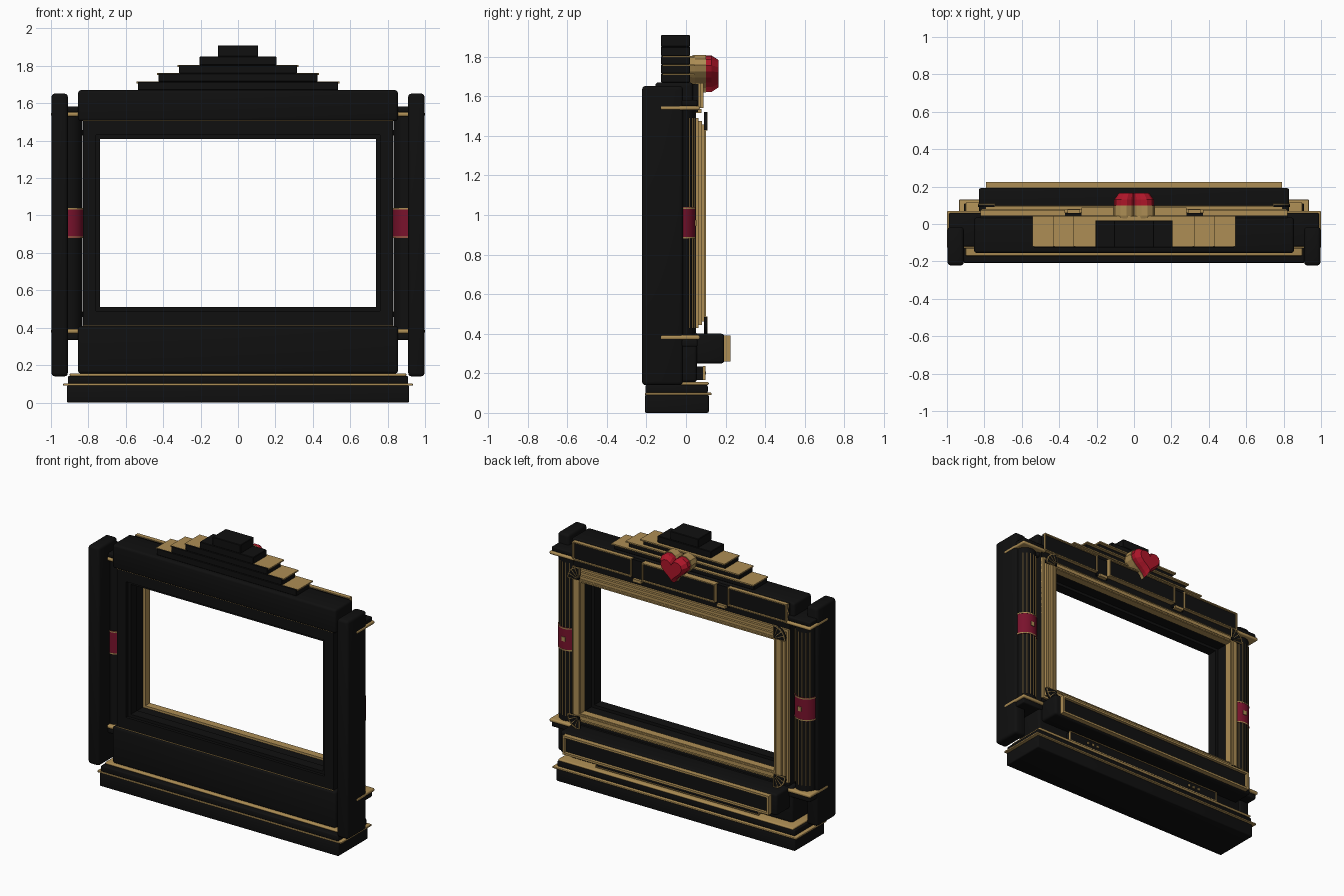
import bpy, bmesh, math
from mathutils import Matrix

if "Cube" in bpy.data.objects:
    bpy.data.objects.remove(bpy.data.objects["Cube"])


def material(name, rgb):
    m = bpy.data.materials.new(name)
    m.diffuse_color = (*rgb, 1)
    m.use_nodes = True
    m.node_tree.nodes["Principled BSDF"].inputs["Base Color"].default_value = m.diffuse_color
    return m


BLACK = material("black lacquer", (0.005, 0.005, 0.005))
GOLD = material("antique gold", (0.42, 0.27, 0.09))
CRIMSON = material("crimson", (0.19, 0.006, 0.025))
RED = material("ruby red", (0.42, 0.008, 0.022))


def finish(bm, name, mat, smooth=True):
    bmesh.ops.recalc_face_normals(bm, faces=bm.faces)
    me = bpy.data.meshes.new(name)
    bm.to_mesh(me)
    bm.free()
    me.materials.append(mat)
    ob = bpy.data.objects.new(name, me)
    bpy.context.collection.objects.link(ob)
    if smooth:
        bpy.ops.object.select_all(action='DESELECT')
        ob.select_set(True)
        bpy.context.view_layer.objects.active = ob
        bpy.ops.object.shade_smooth_by_angle(angle=math.radians(30))
    return ob


def box(name, x, y, z, mat, bevel=0.0, seg=3):
    bm = bmesh.new()
    bmesh.ops.create_cube(bm, size=1)
    for v in bm.verts:
        v.co = [(a + b) / 2 + c * (b - a) for (a, b), c in zip((x, y, z), v.co)]
    if bevel:
        bmesh.ops.bevel(bm, geom=bm.edges[:], offset=bevel, segments=seg, profile=0.5, affect='EDGES')
    return finish(bm, name, mat, bool(bevel))


def loft(name, rings, mat):
    """Closed outlines joined into a capped solid."""
    bm = bmesh.new()
    vs = [[bm.verts.new(p) for p in r] for r in rings]
    n = len(rings[0])
    for a, b in zip(vs, vs[1:]):
        for i in range(n):
            bm.faces.new((a[i], a[(i + 1) % n], b[(i + 1) % n], b[i]))
    bm.faces.new(vs[0])
    bm.faces.new(vs[-1])
    return finish(bm, name, mat, False)


def frame(name, x, z, w, y, mat):
    """Rectangular ring; x, z are outer limits, w is (side, end) border width."""
    bm = bmesh.new()
    loops = []
    for dx, dz, yy in ((0, 0, y[0]), (0, 0, y[1]), (w[0], w[1], y[1]), (w[0], w[1], y[0])):
        x0, x1, z0, z1 = x[0] + dx, x[1] - dx, z[0] + dz, z[1] - dz
        loops.append([bm.verts.new(p) for p in ((x0, yy, z0), (x1, yy, z0), (x1, yy, z1), (x0, yy, z1))])
    for k in range(4):
        a, b = loops[k], loops[(k + 1) % 4]
        for i in range(4):
            bm.faces.new((a[i], a[(i + 1) % 4], b[(i + 1) % 4], b[i]))
    return finish(bm, name, mat, False)


def cylinder(name, x, y, r, z, mat):
    bm = bmesh.new()
    bmesh.ops.create_cone(bm, cap_ends=True, segments=32, radius1=r, radius2=r, depth=z[1] - z[0],
                          matrix=Matrix.Translation((x, y, (z[0] + z[1]) / 2)))
    return finish(bm, name, mat)


def span(s, a, b):
    return tuple(sorted((s * a, s * b)))


# Plinth
box("plinth_lower", (-.915, .915), (-.208, .115), (0, .092), BLACK, .008)
box("plinth_gold_line", (-.935, .935), (-.207, .13), (.09, .102), GOLD, .004)
box("plinth_upper", (-.91, .91), (-.205, .11), (.1, .142), BLACK, .008)
box("plinth_gold_ledge", (-.9, .9), (-.17, .115), (.141, .156), GOLD, .006)

# Body: lower rail, header, stiles and inner bezel round the opening
box("lower_rail", (-.855, .855), (-.155, .055), (.155, .41), BLACK, .015)
box("header", (-.855, .855), (-.155, .035), (1.505, 1.67), BLACK, .015)
frame("body_ring", (-.83, .83), (.36, 1.56), (.07, .13), (-.14, .05), BLACK)
frame("inner_bezel", (-.79, .79), (.45, 1.47), (.053, .06), (-.12, -.05), BLACK)
for z in (.407, 1.508):
    box("front_gold_line", (-.83, .83), (-.146, -.1), (z - .004, z + .004), GOLD)

# Stepped gold moulding on the rear side
for ox, z0, z1, y1 in ((.83, .43, 1.49, .064), (.815, .445, 1.475, .08), (.795, .462, 1.457, .096)):
    frame("gold_moulding", (-ox, ox), (z0, z1), (ox - .742, .505 - z0), (.045, y1), GOLD)
for ox, z0, z1 in ((.77, .483, 1.437), (.755, .495, 1.425)):
    frame("gold_moulding_lip", (-ox, ox), (z0, z1), (.007, .007), (.09, .1), GOLD)

for s in (-1, 1):
    # Outer posts
    box("outer_post", span(s, .91, .997), (-.222, -.015), (.14, 1.652), BLACK, .018)
    # Fluted column with capitals
    cx, cy = s * .905, -.03
    cylinder("column", cx, cy, .073, (.37, 1.55), BLACK)
    for a in range(40, 141, 20):
        px, py = cx + .073 * math.cos(math.radians(a)), cy + .073 * math.sin(math.radians(a))
        cylinder("column_gold_flute", px, py, .0035, (.43, 1.49), GOLD)
    cylinder("crimson_band", cx, cy, .078, (.88, 1.04), CRIMSON)
    for z in (.885, 1.035):
        cylinder("band_gold_rim", cx, cy, .0795, (z - .004, z + .004), GOLD)
    box("band_gold_stud", (cx - .014, cx + .014), (.04, .052), (.945, .975), GOLD)
    for z0, z1 in ((.37, .393), (1.53, 1.552)):
        box("gold_cap", span(s, .805, 1.0), (-.13, .07), (z0, z1), GOLD, .009)
    for z0, z1 in ((.335, .372), (1.55, 1.582)):
        box("black_capital", span(s, .815, .99), (-.12, .058), (z0, z1), BLACK, .008)

    # Corner fans
    for zc, t in ((1.43, 1), (.485, -1)):
        def fan_pt(a, r, y):
            return (s * (.745 + r * math.cos(a)), y, zc + t * r * math.sin(a))
        rim = [i * math.pi / 16 for i in range(9)]
        loft("corner_fan", [[fan_pt(0, 0, y)] + [fan_pt(a, .09, y) for a in rim] for y in (.09, .105)], BLACK)
        loft("fan_gold_rim", [[fan_pt(a, .09, y) for a in rim] + [fan_pt(a, .083, y) for a in rim[::-1]]
                              for y in (.1, .109)], GOLD)
        for a in rim[::2]:
            loft("fan_gold_spoke", [[fan_pt(a - .03, .02, y), fan_pt(a - .03, .086, y),
                                     fan_pt(a + .03, .086, y), fan_pt(a + .03, .02, y)]
                                    for y in (.1, .109)], GOLD)

    # Header side panels and dividers
    px = span(s, .37, .82)
    box("header_side_panel", px, (.03, .062), (1.545, 1.662), BLACK)
    frame("header_side_trim", px, (1.54, 1.668), (.008, .008), (.045, .075), GOLD)
    box("divider", span(s, .275, .37), (.03, .06), (1.52, 1.66), BLACK)
    box("divider_gold_foot", span(s, .29, .355), (.04, .078), (1.515, 1.535), GOLD)

# Header centre panel
box("header_centre_panel", (-.275, .275), (.03, .075), (1.545, 1.662), BLACK)
frame("header_centre_trim", (-.28, .28), (1.54, 1.668), (.008, .008), (.045, .088), GOLD)

# Stepped pediment with gold slabs
z = 1.67
for hw, top, gold in ((.535, 1.715, 1), (.425, 1.76, 1), (.315, 1.803, 1), (.205, 1.85, 0), (.108, 1.91, 0)):
    box("pediment_step", (-hw, hw), (-.126, .02), (z, top), BLACK, .003, 1)
    if gold:
        box("pediment_gold_slab", (-hw - .009, hw + .009), (-.12, .042), (top - .008, top + .001), GOLD)
    z = top


# Heart gem in a gold setting
def heart(y, k):
    pts = []
    for i in range(24):
        t = (i + .0) * math.tau / 24
        hx = 16 * math.sin(t) ** 3
        hz = 13 * math.cos(t) - 5 * math.cos(2 * t) - 2 * math.cos(3 * t) - math.cos(4 * t) + 2.5
        pts.append((hx * .007 * k, y, 1.715 + hz * .0067 * k))
    return pts


loft("heart_gold_setting", [heart(.018, .9), heart(.045, 1), heart(.1, 1)], GOLD)
loft("heart_gem", [heart(.095, .95), heart(.13, .95), heart(.165, .72)], RED)

# Lower rear panel with gold bezel
box("lower_panel", (-.83, .83), (.03, .193), (.25, .4), BLACK, .015)
box("lower_panel_face", (-.78, .78), (.18, .205), (.268, .382), BLACK)
frame("lower_panel_bezel", (-.79, .79), (.26, .39), (.014, .014), (.19, .225), GOLD)

# Small vent panel below it
box("vent_panel", (-.62, .62), (.05, .093), (.167, .235), BLACK)
frame("vent_gold_trim", (-.625, .625), (.165, .237), (.006, .006), (.085, .098), GOLD)
for s in (-1, 1):
    for i in range(3):
        x = s * (.39 + .04 * i)
        box("vent_gold_bead", (x - .008, x + .008), (.09, .1), (.193, .209), GOLD)
